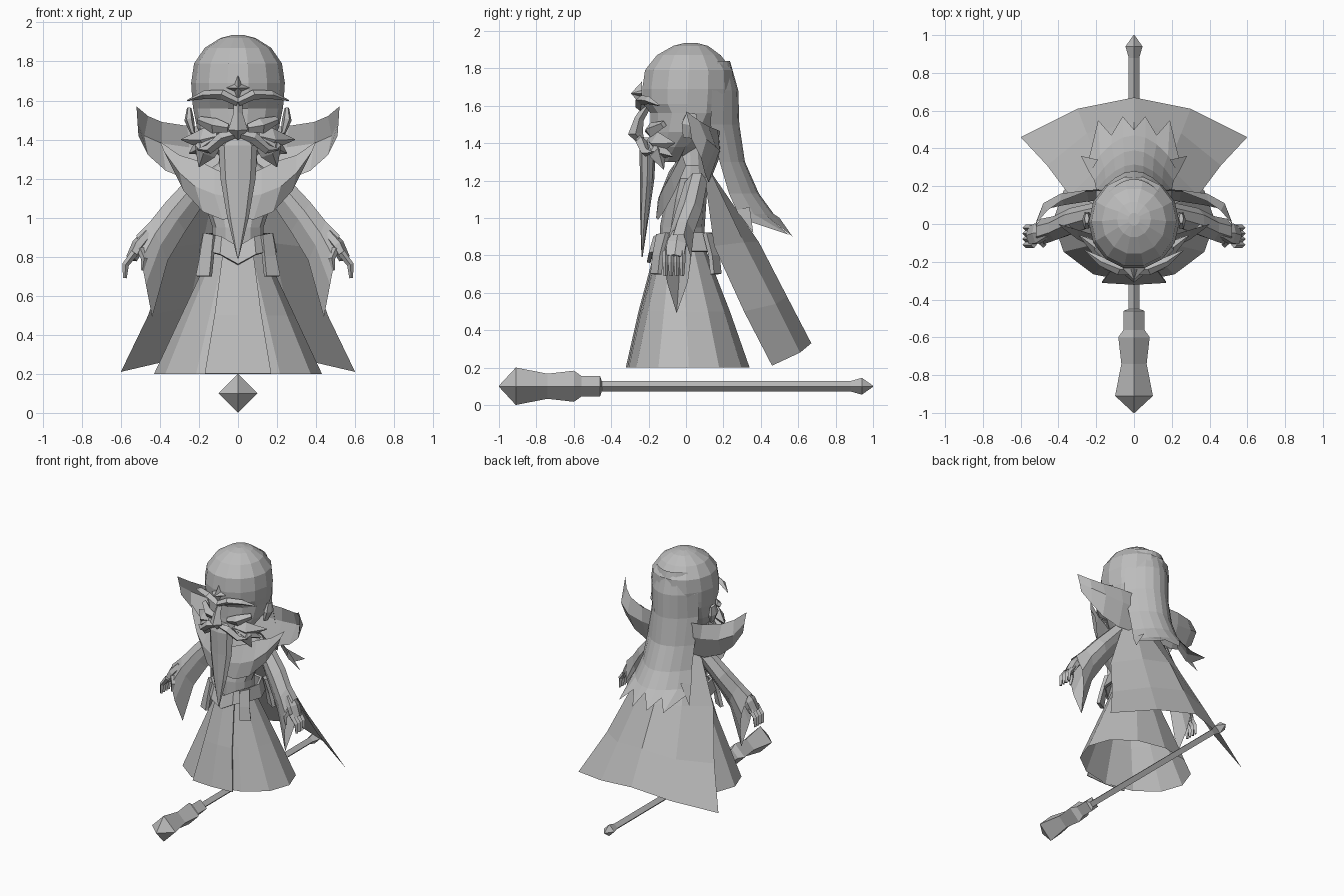
import bpy, math
from mathutils import Vector

if "Cube" in bpy.data.objects:
    bpy.data.objects.remove(bpy.data.objects["Cube"], do_unlink=True)

grey = bpy.data.materials.new("stone_grey")
grey.use_nodes = True
GREY = (0.5, 0.5, 0.5, 1)
grey.diffuse_color = GREY
grey.node_tree.nodes["Principled BSDF"].inputs["Base Color"].default_value = GREY


def build(name, verts, faces, mirror=False, thick=0):
    mesh = bpy.data.meshes.new(name)
    mesh.from_pydata([tuple(v) for v in verts], [], faces)
    mesh.materials.append(grey)
    obj = bpy.data.objects.new(name, mesh)
    bpy.context.collection.objects.link(obj)
    if mirror:
        obj.modifiers.new("mirror", 'MIRROR').use_clip = True
    if thick:
        solid = obj.modifiers.new("thickness", 'SOLIDIFY')
        solid.thickness, solid.offset = thick, 0
    return obj


def skin(name, rows, closed=False, caps=False, **options):
    """Join equal rows of points into a sheet, or into a tube if closed."""
    n = len(rows[0])
    span = n if closed else n - 1
    faces = [(r * n + i, r * n + (i + 1) % n, (r + 1) * n + (i + 1) % n, (r + 1) * n + i)
             for r in range(len(rows) - 1) for i in range(span)]
    if caps:
        faces += [tuple(reversed(range(n))), tuple(range((len(rows) - 1) * n, len(rows) * n))]
    return build(name, [p for row in rows for p in row], faces, **options)


def body(name, profile, sides=12, caps=True, turn=0.0):
    """Stack of ellipses, each given as height, half width, front y, back y."""
    rows = []
    for z, rx, front, back in profile:
        angles = [2 * math.pi * (i + turn) / sides for i in range(sides)]
        rows.append([(rx * math.sin(a), (front + back) / 2 - (back - front) / 2 * math.cos(a), z)
                     for a in angles])
    return skin(name, rows, closed=True, caps=caps)


def lock(name, path, sizes, sides=4, mirror=True, up=(0, 1, 0)):
    """Faceted tapering tube along a path; sizes are (across, along up)."""
    path, rows = [Vector(p) for p in path], []
    for i, p in enumerate(path):
        t = path[min(i + 1, len(path) - 1)] - path[max(i - 1, 0)]
        across = t.cross(Vector(up)).normalized()
        other = across.cross(t).normalized()
        a, b = sizes[i]
        rows.append([p + across * a * math.cos(k) + other * b * math.sin(k)
                     for k in (2 * math.pi * j / sides for j in range(sides))])
    return skin(name, rows, closed=True, caps=True, mirror=mirror)


# Staff lying on the ground
staff = [(-1, .003), (-.91, .1), (-.74, .067), (-.6, .083), (-.56, .056), (-.46, .056),
         (-.45, .028), (.88, .028), (.94, .045), (1, .003)]
lock("staff", [(0, y, .1) for y, r in staff], [(r, r) for y, r in staff],
     mirror=False, up=(0, 0, 1))

# Robe, open at the hem, with a raised front panel
body("robe_skirt", [(.2, .43, -.31, .34), (.5, .29, -.235, .235), (.82, .14, -.15, .11)], caps=False)
skin("robe_front_panel", [[(0, y, z), (w, y + .01, z)] for z, w, y in
                          ((.2, .17, -.318), (.5, .12, -.25), (.8, .08, -.17))],
     mirror=True, thick=.008)
body("torso", [(.78, .13, -.14, .1), (.95, .13, -.14, .1), (1.1, .18, -.11, .11),
               (1.21, .2, -.08, .12), (1.28, .1, -.06, .11), (1.4, .08, -.06, .1)])

# Belt dipping to a point at the front, with hanging plates
skin("belt", [[(0, -.17, .85), (.08, -.165, .9), (.15, -.1, .92), (.17, 0, .92), (.12, .11, .92), (0, .13, .92)],
              [(0, -.2, .76), (.09, -.19, .81), (.17, -.12, .83), (.19, 0, .82), (.14, .12, .82), (0, .14, .82)]],
     mirror=True, thick=.02)
for name, side in (("front_belt_plate", -1), ("back_belt_plate", 1)):
    skin(name, [[(.12, side * .15, .91), (.17, side * .1, .92)],
                [(.13, side * .17, .8), (.19, side * .13, .8)],
                [(.14, side * .18, .7), (.21, side * .14, .7)]], mirror=True, thick=.025)

# Cape
skin("cape", [[(0, .13, 1.25), (.1, .13, 1.25), (.19, .1, 1.22)],
              [(0, .39, .87), (.18, .31, .87), (.34, .15, .85)],
              [(0, .54, .58), (.25, .48, .54), (.46, .31, .5)],
              [(0, .67, .33), (.3, .61, .28), (.6, .46, .21)]], mirror=True)

# High back collar and wide front collar
skin("back_collar", [
    [(.52, 0, 1.57), (.46, .07, 1.52), (.39, .12, 1.49), (.26, .17, 1.47), (0, .2, 1.45)],
    [(.515, .02, 1.49), (.48, .11, 1.42), (.39, .16, 1.38), (.25, .18, 1.36), (0, .19, 1.35)],
    [(.51, .03, 1.42), (.46, .08, 1.32), (.37, .1, 1.24), (.24, .12, 1.19), (0, .13, 1.2)]], mirror=True)
skin("front_collar", [
    [(.4, .0, 1.39), (.3, -.03, 1.32), (.2, -.06, 1.29), (.12, -.09, 1.25), (0, -.1, 1.2)],
    [(.38, -.02, 1.34), (.3, -.08, 1.23), (.22, -.12, 1.16), (.12, -.14, 1.12), (0, -.15, 1.1)],
    [(.35, .0, 1.28), (.28, -.06, 1.14), (.18, -.12, 1.03), (.08, -.15, .99), (0, -.16, 1.0)]], mirror=True)

# Sleeves: each section runs from its top edge to a drooping bottom edge
sections = [((.22, .06, 1.24), (.17, .04, 1.08), .06), ((.37, .02, 1.08), (.27, 0, .93), .07),
            ((.45, -.02, .98), (.36, -.03, .78), .065), ((.52, -.04, .91), (.44, -.05, .49), .07)]
rows = []
for top, bottom, w in sections:
    top, bottom = Vector(top), Vector(bottom)
    rows.append([top.lerp(bottom, f) + Vector((0, s * w, 0)) for f, s in
                 ((0, -.4), (.3, -1), (.6, -.8), (1, 0), (.6, .8), (.3, 1), (0, .4))])
skin("sleeve", rows, closed=True, mirror=True)

# Hands
lock("palm", [(.46, -.04, .92), (.51, -.05, .86), (.545, -.06, .79)],
     [(.03, .035), (.035, .06), (.03, .055)], sides=6)
for i, y in enumerate((-.11, -.08, -.05, -.02)):
    lock(f"finger_{i + 1}", [(.53, y, .82), (.575, y, .76), (.58, y, .69)],
         [(.02, .018), (.017, .016), (.01, .01)])
lock("thumb", [(.5, -.09, .84), (.48, -.11, .79), (.49, -.11, .73)],
     [(.02, .018), (.017, .016), (.008, .008)])

# Head
body("head", [(1.3, .08, -.18, -.02), (1.38, .16, -.2, .08), (1.46, .21, -.195, .17),
              (1.56, .23, -.195, .23), (1.61, .235, -.235, .25), (1.69, .24, -.24, .26),
              (1.79, .225, -.225, .255), (1.87, .17, -.16, .19), (1.92, .09, -.07, .12),
              (1.935, .03, -.01, .06)], sides=14, turn=.5)
lock("ear", [(.23, .01, 1.43), (.25, .02, 1.5), (.25, .03, 1.56)],
     [(.012, .03), (.025, .05), (.012, .03)], sides=6)
lock("nose", [(0, -.2, 1.61), (0, -.25, 1.53), (0, -.27, 1.45), (0, -.24, 1.41)],
     [(.02, .02), (.025, .025), (.05, .04), (.02, .02)], mirror=False)
lock("eyebrow", [(.0, -.245, 1.59), (.08, -.24, 1.63), (.17, -.2, 1.63), (.26, -.14, 1.6)],
     [(.02, .025), (.025, .03), (.022, .025), (.003, .003)])
lock("cheekbone", [(.05, -.2, 1.46), (.12, -.19, 1.47), (.2, -.12, 1.5)],
     [(.02, .02), (.04, .03), (.02, .02)])

# Forehead ornament: a four-pointed star
star = [(math.sin(k * math.pi / 4), math.cos(k * math.pi / 4)) for k in range(8)]
points = [(s * (.06 if k % 2 == 0 else .025), -.235, 1.665 + c * (.065 if k % 2 == 0 else .025))
          for k, (s, c) in enumerate(star)]
build("forehead_star", points + [(0, -.295, 1.665)], [(k, (k + 1) % 8, 8) for k in range(8)])

# Moustache, cheek whiskers and long beard
lock("moustache", [(0, -.25, 1.43), (.08, -.24, 1.41), (.15, -.215, 1.35), (.21, -.18, 1.35)],
     [(.015, .015), (.03, .03), (.025, .025), (.003, .003)])
for i, tip in enumerate([(.29, -.06, 1.4), (.25, -.07, 1.33), (.2, -.12, 1.26)]):
    lock(f"cheek_whisker_{i + 1}", [(.1, -.18, 1.42), (.17, -.15, 1.4 - i * .03), tip],
         [(.04, .03), (.06, .045), (.003, .003)])
body("beard", [(1.43, .04, -.235, -.15), (1.37, .1, -.25, -.16), (1.2, .09, -.245, -.17),
               (1.0, .055, -.245, -.2), (.79, .003, -.238, -.232)], sides=8)

# Long back hair, ending in pointed locks
columns = (0, .25, .5, .75, 1)
hair = [(1.84, .13, .235, .17), (1.68, .2, .28, .14), (1.5, .2, .285, .13), (1.3, .2, .315, .18),
        (1.13, .21, .39, .23), (1.02, .24, .47, .28)]
rows = [[(w * c, mid + (edge - mid) * c ** 2, z) for c in columns] for z, w, mid, edge in hair]
fringe = [(0, .5, 1.0), (.06, .57, .9), (.12, .47, .98), (.19, .55, .91), (.24, .34, .98)]
skin("back_hair", rows + [fringe], mirror=True)
build("side_hair_tip", [(.19, .34, 1.06), (.235, .27, 1.04), (.28, .36, .92)], [(0, 1, 2)], mirror=True)
